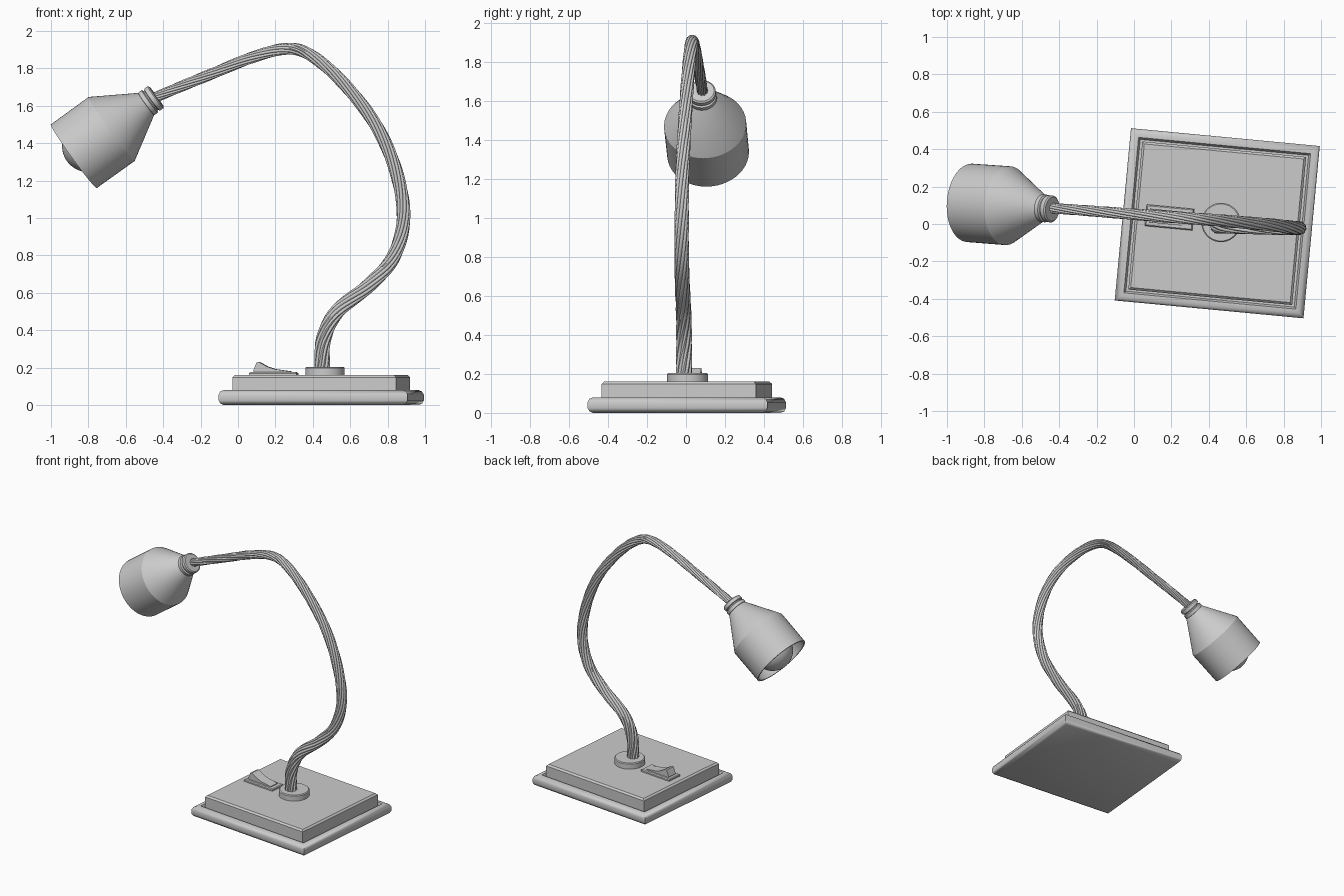
import bpy, bmesh
from math import sin, cos, pi, radians
from mathutils import Vector, Matrix

if "Cube" in bpy.data.objects:
    bpy.data.objects.remove(bpy.data.objects["Cube"])

YAW = Matrix.Rotation(radians(-5.4), 4, 'Z')


def finish(name, bm, matrix=Matrix(), smooth=None):
    bmesh.ops.recalc_face_normals(bm, faces=bm.faces[:])
    mesh = bpy.data.meshes.new(name)
    bm.to_mesh(mesh)
    bm.free()
    obj = bpy.data.objects.new(name, mesh)
    obj.matrix_world = matrix
    bpy.context.collection.objects.link(obj)
    if smooth:
        bpy.ops.object.select_all(action='DESELECT')
        obj.select_set(True)
        bpy.context.view_layer.objects.active = obj
        bpy.ops.object.shade_smooth_by_angle(angle=radians(smooth))
    return obj


def skin(rings, cap=True):
    """Bridge successive closed rings of points into one surface."""
    bm = bmesh.new()
    loops = [[bm.verts.new(p) for p in ring] for ring in rings]
    n = len(loops[0])
    for a, b in zip(loops, loops[1:]):
        for i in range(n):
            j = (i + 1) % n
            bm.faces.new((a[i], a[j], b[j], b[i]))
    if cap:
        bm.faces.new(loops[0])
        bm.faces.new(loops[-1])
    return bm


def slab(name, width, depth, profile, centre, smooth=None):
    """Rectangular slab from (inset, z) steps."""
    rings = []
    for d, z in profile:
        x, y = width / 2 - d, depth / 2 - d
        rings.append([(-x, -y, z), (x, -y, z), (x, y, z), (-x, y, z)])
    return finish(name, skin(rings), Matrix.Translation(centre) @ YAW, smooth)


def lathe(name, profile, origin, axis, segs=40, smooth=25):
    """Revolve (distance along axis, radius) steps."""
    rings = [[(r * cos(2 * pi * i / segs), r * sin(2 * pi * i / segs), t)
              for i in range(segs)] for t, r in profile]
    rot = Vector(axis).to_track_quat('Z', 'Y').to_matrix().to_4x4()
    return finish(name, skin(rings), Matrix.Translation(origin) @ rot, smooth)


# Base: rounded rim plate with a shallow channel, and the raised block on it
BASE = Vector((0.445, 0.004, 0))
slab("base_plate", 1.014, 0.925,
     [(0.025, 0), (0.008, 0.008), (0, 0.025), (0, 0.055), (0.008, 0.072),
      (0.025, 0.08), (0.045, 0.08), (0.055, 0.06)], BASE, 40)
slab("base_block", 0.88, 0.795,
     [(0, 0.05), (0, 0.148), (0.012, 0.16)], BASE)

# Collar where the arm enters the base
lathe("arm_collar", [(0.15, 0.105), (0.198, 0.105), (0.204, 0.099)],
      (0.465, 0.008, 0), (0, 0, 1))

# Switch: plate and rocker
SWITCH = Vector((0.19, 0.035, 0))
slab("switch_plate", 0.255, 0.115,
     [(0, 0.15), (0, 0.17), (0.006, 0.176)], SWITCH)
side = [(-0.105, 0.165), (-0.105, 0.185), (-0.088, 0.228), (-0.075, 0.23),
        (-0.03, 0.205), (0.01, 0.192), (0.095, 0.18), (0.095, 0.165)]
finish("switch_rocker", skin([[(x, y, z) for x, z in side] for y in (-0.037, 0.037)]),
       Matrix.Translation(SWITCH) @ YAW)

# Gooseneck arm: fluted, twisted, tapering section along a smooth path
path = [Vector(p) for p in (
    (0.45, -0.01, 0.18), (0.457, -0.01, 0.35), (0.53, -0.012, 0.5),
    (0.70, -0.018, 0.64), (0.83, -0.022, 0.79), (0.885, -0.022, 1.0),
    (0.845, -0.018, 1.25), (0.735, -0.005, 1.5), (0.56, 0.01, 1.725),
    (0.39, 0.024, 1.87), (0.26, 0.033, 1.905), (0.08, 0.046, 1.86),
    (-0.13, 0.062, 1.775), (-0.30, 0.075, 1.705), (-0.45, 0.085, 1.642))]
ext = [2 * path[0] - path[1]] + path + [2 * path[-1] - path[-2]]
STEPS = 8
points = []
for a, b, c, d in zip(ext, ext[1:], ext[2:], ext[3:]):
    for k in range(STEPS):
        t = k / STEPS
        points.append(0.5 * (2 * b + (c - a) * t + (2 * a - 5 * b + 4 * c - d) * t ** 2
                             + (3 * b - a - 3 * c + d) * t ** 3))
points.append(path[-1])

STRANDS, PER = 10, 6
rings = []
for i, p in enumerate(points):
    f = i / (len(points) - 1)
    tangent = (points[min(i + 1, len(points) - 1)] - points[max(i - 1, 0)]).normalized()
    u = Vector((0, 1, 0)).cross(tangent).normalized()
    v = tangent.cross(u)
    radius = 0.042 - 0.014 * f
    ring = []
    for k in range(STRANDS * PER):
        a = 2 * pi * k / (STRANDS * PER)
        r = radius * (0.8 + 0.2 * abs(sin(a * STRANDS / 2)) ** 0.8)
        w = a + 2 * pi * 2 * f
        ring.append(p + u * r * cos(w) + v * r * sin(w))
    rings.append(ring)
finish("gooseneck_arm", skin(rings), smooth=30)

# Lamp head, measured from the opening back towards the arm
OPENING = (-0.878, 0.113, 1.33)
BACK = (0.81, -0.06, 0.585)
lathe("lamp_shade",
      [(0.44, 0.06), (0.245, 0.195), (0.0, 0.197), (0.0, 0.21), (0.25, 0.211),
       (0.475, 0.075), (0.482, 0.066)], OPENING, BACK, 48)
lathe("shade_neck",
      [(0.43, 0.06), (0.475, 0.066), (0.48, 0.074), (0.502, 0.074), (0.507, 0.064),
       (0.513, 0.064), (0.517, 0.072), (0.54, 0.072), (0.546, 0.064)], OPENING, BACK)

# Bulb: round front tapering to its socket
bulb = [(0.095 - 0.14 * cos(a), max(0.14 * sin(a), 0.002))
        for a in (pi * 0.68 * k / 12 for k in range(13))]
lathe("bulb", bulb + [(0.26, 0.075), (0.32, 0.055), (0.45, 0.05)], OPENING, BACK, 32, 40)
